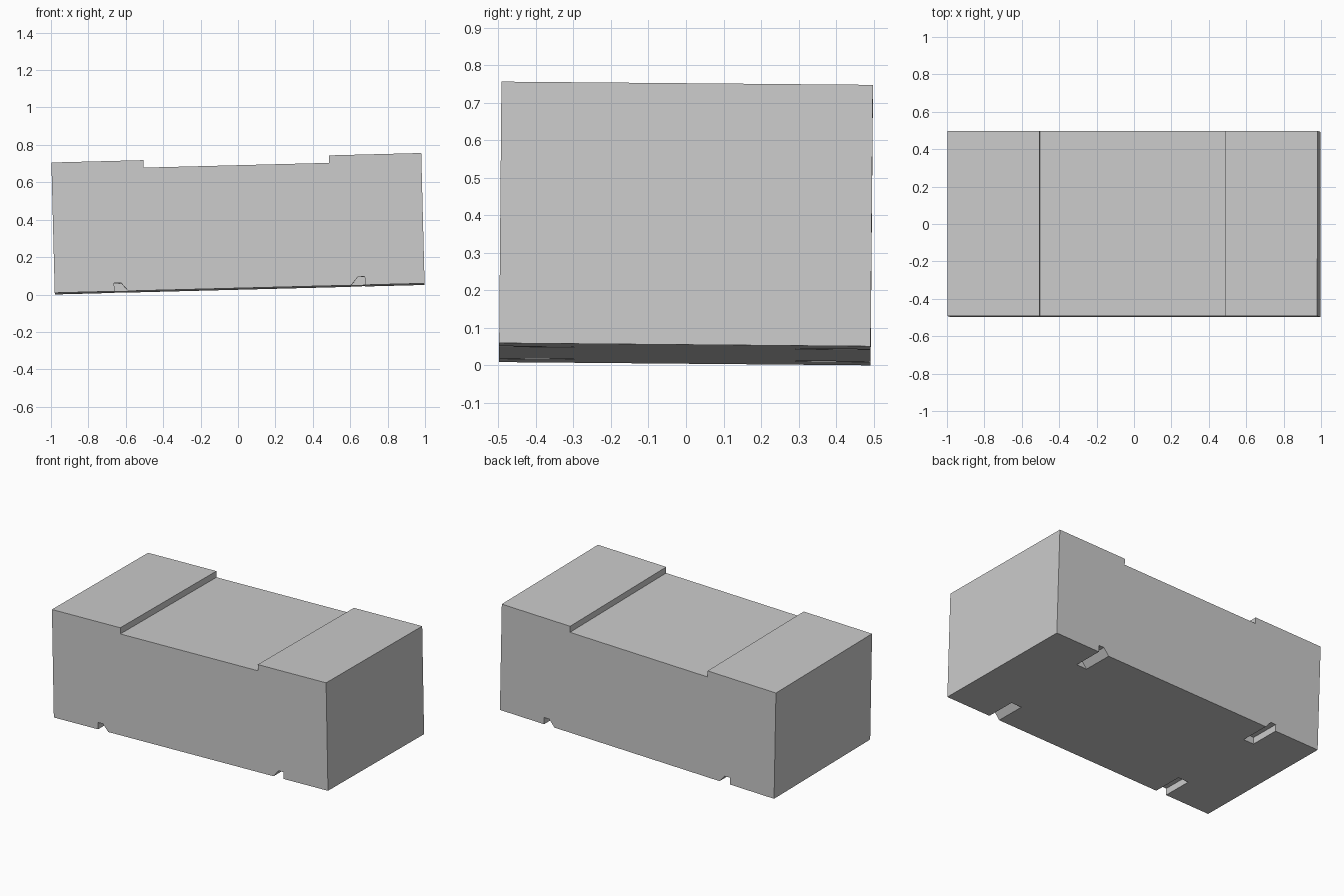
import bpy, bmesh
from math import radians

if "Cube" in bpy.data.objects:
    bpy.data.objects.remove(bpy.data.objects["Cube"], do_unlink=True)

grey = bpy.data.materials.new("plain_grey")
grey.use_nodes = True
grey.diffuse_color = (0.6, 0.6, 0.6, 1)
grey.node_tree.nodes["Principled BSDF"].inputs["Base Color"].default_value = (0.6, 0.6, 0.6, 1)

HALF_LENGTH, HALF_DEPTH, HEIGHT = 0.989, 0.495, 0.697
STEP_X, STEP_DROP = 0.496, 0.04
NOTCH_HEIGHT, NOTCH_DEPTH = 0.044, 0.2


def prism(name, profile, y0, y1):
    """Extrude an x-z profile along y."""
    bm = bmesh.new()
    face = bm.faces.new([bm.verts.new((x, y0, z)) for x, z in profile])
    grown = bmesh.ops.extrude_face_region(bm, geom=[face])["geom"]
    moved = [v for v in grown if isinstance(v, bmesh.types.BMVert)]
    bmesh.ops.translate(bm, verts=moved, vec=(0, y1 - y0, 0))
    bmesh.ops.recalc_face_normals(bm, faces=bm.faces)
    mesh = bpy.data.meshes.new(name)
    bm.to_mesh(mesh)
    bm.free()
    mesh.materials.append(grey)
    obj = bpy.data.objects.new(name, mesh)
    bpy.context.collection.objects.link(obj)
    return obj


# Block with a shallow recess across the middle of its top
low = HEIGHT - STEP_DROP
right_half = [(HALF_LENGTH, 0), (HALF_LENGTH, HEIGHT), (STEP_X, HEIGHT), (STEP_X, low)]
left_half = [(-x, z) for x, z in reversed(right_half)]
block = prism("stepped_block", right_half + left_half, -HALF_DEPTH, HALF_DEPTH)

# Four lifting notches: upright outer wall, sloped inner wall
notch = [(0.67, -0.044), (0.67, NOTCH_HEIGHT), (0.633, NOTCH_HEIGHT), (0.559, -0.044)]
bpy.context.view_layer.objects.active = block
for sx in (-1, 1):
    for sy in (-1, 1):
        cutter = prism("notch_cutter", [(sx * x, z) for x, z in notch],
                       sy * (HALF_DEPTH - NOTCH_DEPTH), sy * (HALF_DEPTH + 0.1))
        cutter.hide_render = True
        cut = block.modifiers.new("notch", "BOOLEAN")
        cut.operation, cut.solver, cut.object = "DIFFERENCE", "EXACT", cutter
        bpy.ops.object.modifier_apply(modifier=cut.name)
        bpy.data.objects.remove(cutter, do_unlink=True)

# The block rests slightly tilted
block.rotation_euler = (radians(-0.5), radians(-1.47), 0)
block.location = (0.009, -0.003, 0.03)
